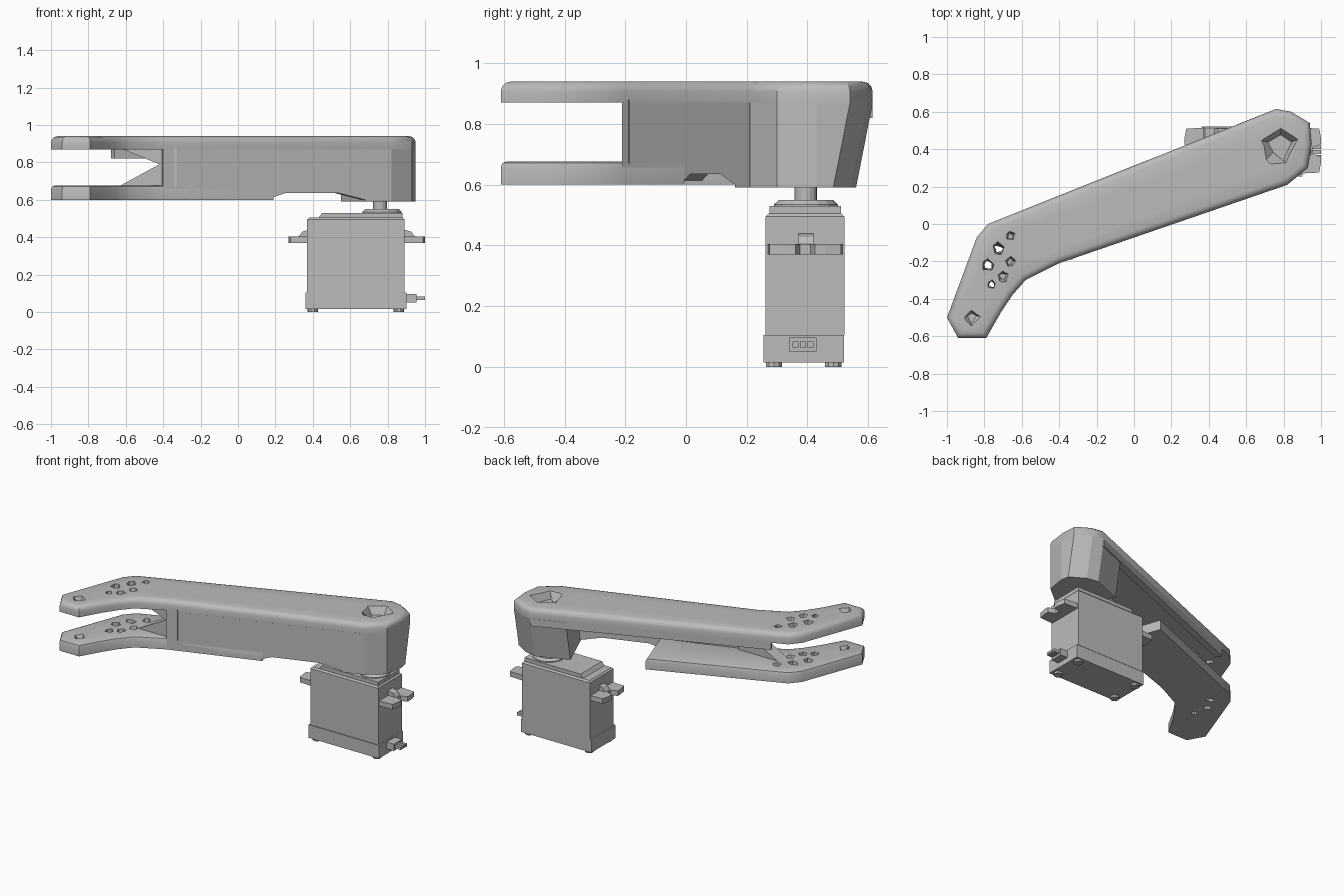
import bpy, bmesh, math, random
from mathutils import Vector

cube = bpy.data.objects.get("Cube")
if cube:
    bpy.data.objects.remove(cube, do_unlink=True)
random.seed(4)

grey = bpy.data.materials.new("plain grey")
grey.use_nodes = True
COLOUR = (0.5, 0.5, 0.5, 1)
grey.diffuse_color = COLOUR
grey.node_tree.nodes["Principled BSDF"].inputs["Base Color"].default_value = COLOUR


def finish(name, bm):
    bmesh.ops.recalc_face_normals(bm, faces=bm.faces)
    mesh = bpy.data.meshes.new(name)
    bm.to_mesh(mesh)
    bm.free()
    mesh.materials.append(grey)
    obj = bpy.data.objects.new(name, mesh)
    bpy.context.collection.objects.link(obj)
    return obj


def extrude(name, ring, vec, bevel=0, segments=3):
    """Solid from a closed ring swept along vec; bevel rounds the far rim."""
    bm = bmesh.new()
    low = [bm.verts.new(p) for p in ring]
    high = [bm.verts.new(Vector(p) + Vector(vec)) for p in ring]
    n = len(ring)
    bm.faces.new(low)
    cap = bm.faces.new(high)
    for i in range(n):
        j = (i + 1) % n
        bm.faces.new((low[i], low[j], high[j], high[i]))
    bmesh.ops.recalc_face_normals(bm, faces=bm.faces)
    if bevel:
        bmesh.ops.bevel(bm, geom=list(cap.edges), offset=bevel, segments=segments,
                        profile=0.5, affect='EDGES')
    return finish(name, bm)


def prism(name, outline, z0, z1, **kw):
    return extrude(name, [(x, y, z0) for x, y in outline], (0, 0, z1 - z0), **kw)


def box(name, x0, x1, y0, y1, z0, z1, **kw):
    return prism(name, [(x0, y0), (x1, y0), (x1, y1), (x0, y1)], z0, z1, **kw)


def disc(name, x, y, r, z0, z1, sides=16, **kw):
    ring = [(x + r * math.cos(math.tau * i / sides), y + r * math.sin(math.tau * i / sides))
            for i in range(sides)]
    return prism(name, ring, z0, z1, **kw)


def cut(target, cutters):
    bpy.context.view_layer.objects.active = target
    for c in cutters:
        mod = target.modifiers.new("cut", 'BOOLEAN')
        mod.operation = 'DIFFERENCE'
        mod.solver = 'EXACT'
        mod.object = c
        bpy.ops.object.modifier_apply(modifier=mod.name)
        bpy.data.objects.remove(c, do_unlink=True)


def front(x):
    return -0.21 + 0.344 * (x + 0.4)


def back(x):
    return 0.04 + 0.4 * (x + 0.68)


# Arm: cranked outline shared by the upper shell and the lower finger
finger = [(-0.4, -0.21), (-0.58, -0.3), (-0.65, -0.38), (-0.71, -0.47), (-0.79, -0.61),
          (-0.94, -0.61), (-1.0, -0.5), (-0.84, -0.07), (-0.78, 0.0), (-0.68, 0.04)]
tip = [(0.76, 0.615), (0.84, 0.6), (0.94, 0.54), (0.95, 0.43), (0.93, 0.3), (0.82, 0.21)]
upper = prism("upper_shell", finger + tip, 0.87, 0.94, bevel=0.034)
lower = prism("lower_finger", finger + [(0.07, back(0.07)), (0.19, front(0.19))],
              0.6, 0.677, bevel=0.02, segments=2)

# Long front wall with its stepped lower edge
profile = [(-0.4, 0.6), (0.15, 0.6), (0.25, 0.635), (0.54, 0.635), (0.72, 0.59),
           (0.82, 0.59), (0.82, 0.87), (-0.4, 0.87)]
extrude("front_wall", [(x, front(x), z) for x, z in profile], (-0.02, 0.06, 0))

# Short lip hanging along the open back edge
extrude("back_lip", [(-0.68, 0.04, 0.82), (0.76, 0.615, 0.82), (0.76, 0.615, 0.87),
                     (-0.68, 0.04, 0.87)], (0.02, -0.04, 0))

# Solid block over the shaft, drawn in at the back underneath
block = prism("end_block", tip + [(0.68, front(0.68)), (0.55, back(0.55))], 0.59, 0.87)
for v in block.data.vertices:
    if v.co.z < 0.6 and v.co.y > 0.5:
        v.co.y -= 0.055

# Webs where the fingers meet the wall
for name, root in (("lower_web", 0.67), ("upper_web", 0.88)):
    extrude(name, [(-0.64, -0.19, root), (-0.33, -0.19, root), (-0.33, -0.19, 0.79),
                   (-0.42, -0.19, 0.79)], (0, 0.09, 0))

# Worn hollows: a pocket above the shaft and rough pits at the elbow and fingertip
def pit(x, y, r, z_top, depth, sides=5):
    bm = bmesh.new()
    bmesh.ops.create_cone(bm, cap_ends=True, segments=sides, radius1=r * 0.45,
                          radius2=r, depth=depth * 2)
    for v in bm.verts:
        v.co.x += x + random.uniform(-0.2, 0.2) * r
        v.co.y += y + random.uniform(-0.2, 0.2) * r
        v.co.z += z_top
    obj = finish("pit_cutter", bm)
    obj.hide_render = True
    return obj


elbow = [(-0.66, -0.06, 0.035), (-0.73, -0.13, 0.045), (-0.66, -0.2, 0.04),
         (-0.78, -0.22, 0.045), (-0.7, -0.28, 0.04), (-0.76, -0.32, 0.035)]
for part, top in ((upper, 0.94), (lower, 0.677)):
    pits = [pit(x, y, r, top, 0.1 if i % 2 else 0.045) for i, (x, y, r) in enumerate(elbow)]
    pits.append(pit(-0.86, -0.5, 0.055, top, 0.03, 4))
    if part is upper:
        pits.append(pit(0.76, 0.41, 0.14, top, 0.05, 5))
    cut(part, pits)

# Servo case
box("servo_base", 0.36, 0.9, 0.255, 0.52, 0.015, 0.105)
box("servo_case", 0.37, 0.89, 0.262, 0.522, 0.105, 0.505, bevel=0.01, segments=1)
extrude("servo_lid", [(0.42, 0.275, 0.49), (0.88, 0.275, 0.49), (0.88, 0.275, 0.53),
                      (0.45, 0.275, 0.53)], (0, 0.235, 0))
disc("gear_boss", 0.77, 0.395, 0.105, 0.525, 0.55, bevel=0.015, segments=1)
disc("output_shaft", 0.76, 0.395, 0.037, 0.54, 0.62)

# Corner feet
for x in (0.4, 0.86):
    for y in (0.29, 0.485):
        disc("corner_foot", x, y, 0.028, 0, 0.02, sides=10)

# Mounting ears with open screw notches, and a rib under each
ear = [(0.38, 0.27), (0.28, 0.275), (0.27, 0.33), (0.27, 0.36), (0.315, 0.375), (0.315, 0.41),
       (0.27, 0.425), (0.27, 0.46), (0.28, 0.51), (0.38, 0.515)]
for side, mirrored in (("left", True), ("right", False)):
    def mx(x):
        return 1.27 - x if mirrored else x
    prism(side + "_ear", [(mx(x), y) for x, y in ear], 0.37, 0.405)
    extrude(side + "_ear_rib", [(mx(0.38), 0.37, 0.4), (mx(0.32), 0.37, 0.4),
                                (mx(0.345), 0.37, 0.43), (mx(0.38), 0.37, 0.44)], (0, 0.05, 0))

# Cable socket with three pins
box("cable_socket", 0.88, 0.955, 0.34, 0.43, 0.05, 0.097)
for i in range(3):
    y = 0.36 + i * 0.025
    box("cable_pin", 0.95, 1.0, y - 0.01, y + 0.01, 0.064, 0.084)

# Soft shading on rounded rims, crisp elsewhere
bpy.ops.object.select_all(action='DESELECT')
for obj in (upper, lower):
    obj.select_set(True)
bpy.context.view_layer.objects.active = upper
bpy.ops.object.shade_smooth_by_angle(angle=math.radians(35))
